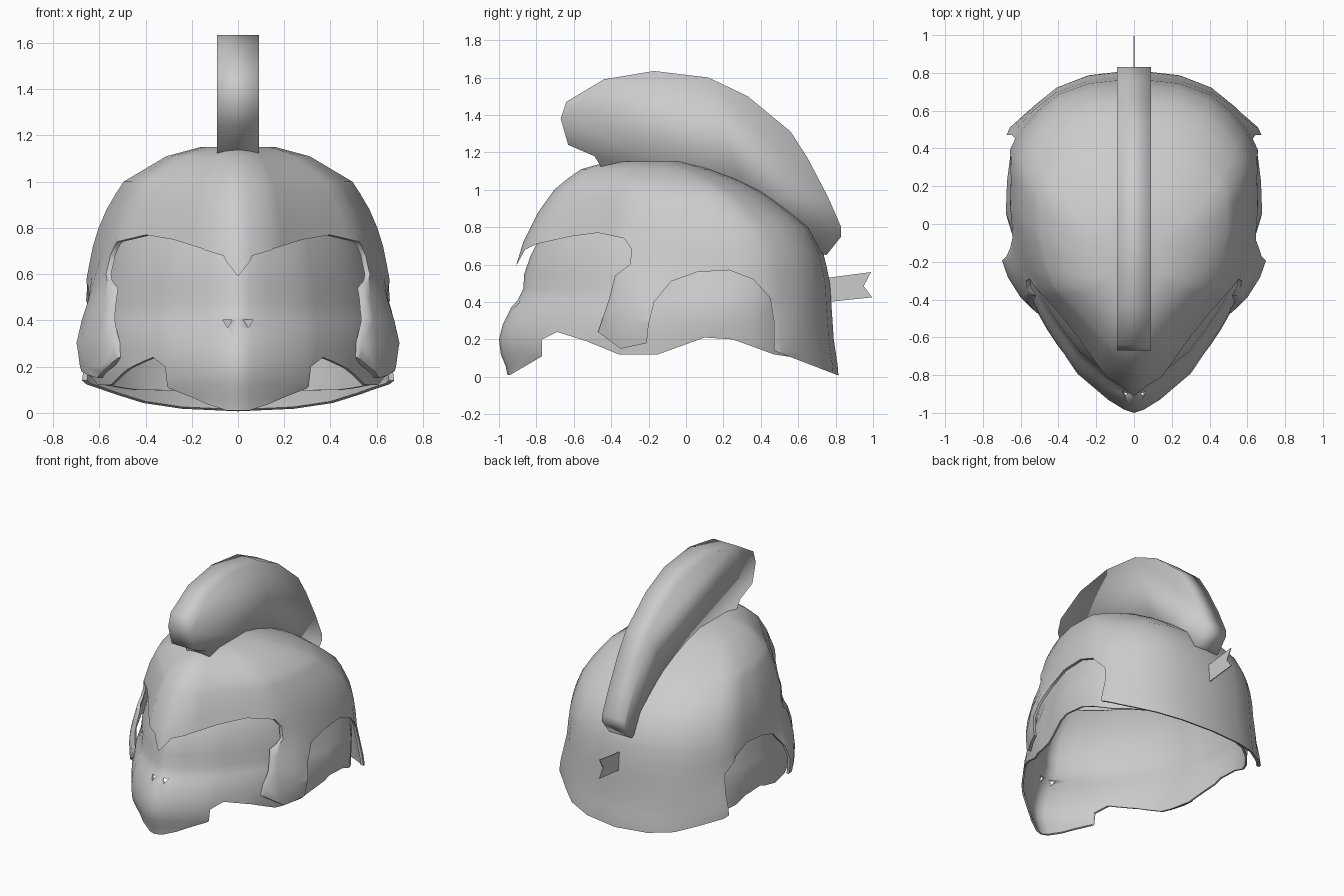
import bpy, bmesh, math
from math import exp

cube = bpy.data.objects.get("Cube")
if cube:
    bpy.data.objects.remove(cube, do_unlink=True)

grey = bpy.data.materials.new("plain_grey")
grey.use_nodes = True
grey.diffuse_color = (0.6, 0.6, 0.6, 1)
grey.node_tree.nodes["Principled BSDF"].inputs["Base Color"].default_value = (0.6, 0.6, 0.6, 1)


def lerp(table, v):
    """Read a value from a list of (position, value) pairs."""
    for (a, p), (b, q) in zip(table, table[1:]):
        if v <= b:
            return p + (q - p) * max(0, (v - a) / (b - a))
    return table[-1][1]


def make_object(name, bm):
    bmesh.ops.recalc_face_normals(bm, faces=bm.faces)
    mesh = bpy.data.meshes.new(name)
    bm.to_mesh(mesh)
    bm.free()
    mesh.materials.append(grey)
    obj = bpy.data.objects.new(name, mesh)
    bpy.context.collection.objects.link(obj)
    return obj


def select(obj):
    bpy.ops.object.select_all(action='DESELECT')
    obj.select_set(True)
    bpy.context.view_layer.objects.active = obj


def smooth(obj, angle):
    select(obj)
    bpy.ops.object.shade_smooth_by_angle(angle=math.radians(angle))


def prism(name, outline, half):
    """Side outline of (y, z) points, extruded across x."""
    bm = bmesh.new()
    face = bm.faces.new([bm.verts.new((-half, y, z)) for y, z in outline])
    out = bmesh.ops.extrude_face_region(bm, geom=[face])
    verts = [v for v in out["geom"] if isinstance(v, bmesh.types.BMVert)]
    bmesh.ops.translate(bm, verts=verts, vec=(2 * half, 0, 0))
    return make_object(name, bm)


# Teardrop half sections: narrow front, full sides, blunt back
REAR = [(.6, 1), (.78, .99), (.84, .9), (.9, .77), (.95, .61), (.985, .36), (1, 0)]
HELMET_SHAPE = [(0, 0), (.01, .08), (.04, .23), (.155, .46), (.25, .66), (.34, .84),
                (.45, .93)] + REAR
MASK_SHAPE = [(0, 0), (.01, .08), (.04, .21), (.12, .46), (.224, .66), (.31, .79),
              (.4, .89)] + REAR
STEPS = [0, .01, .04, .08, .12, .155, .2, .25, .3, .34, .4, .45, .52, .6, .7, .78,
         .84, .9, .95, .985, 1]


def loft(name, shape, heights, front, back, width, bulge, cap, thickness):
    """Stack teardrop rings into a shell and thicken it inwards."""
    bm = bmesh.new()
    rings = []
    for z in heights:
        f, b, w = lerp(front, z), lerp(back, z), lerp(width, z)
        side = []
        for t in STEPS:
            y = f + (b - f) * t
            s = lerp(shape, t)
            side.append((w * s + bulge(y, z) * min(1, 2 * s), y, z))
        ring = side + [(-x, y, z) for x, y, z in side[-2:0:-1]]
        rings.append([bm.verts.new(p) for p in ring])
    for low, high in zip(rings, rings[1:]):
        for i in range(len(low)):
            j = (i + 1) % len(low)
            bm.faces.new((low[i], low[j], high[j], high[i]))
    if cap:
        bm.faces.new(rings[-1])
    obj = make_object(name, bm)
    mod = obj.modifiers.new("thickness", 'SOLIDIFY')
    mod.thickness = thickness
    mod.offset = -1
    return obj


def carve(obj, cutters):
    """Cut the openings, apply, and throw the cutters away."""
    for c in cutters:
        mod = obj.modifiers.new("cut", 'BOOLEAN')
        mod.operation = 'DIFFERENCE'
        mod.solver = 'EXACT'
        mod.object = c
        c.hide_render = True
    select(obj)
    for mod in list(obj.modifiers):
        bpy.ops.object.modifier_apply(modifier=mod.name)
    for c in cutters:
        bpy.data.objects.remove(c, do_unlink=True)
    smooth(obj, 60)


def swell(y, z, y0, z0, ry, rz):
    return exp(-((y - y0) / ry) ** 2 - ((z - z0) / rz) ** 2)


def flare(y, z):
    """Cheek guard and rear corner swell outwards."""
    return .07 * swell(y, z, -.23, .28, .17, .24) + .055 * swell(y, z, .47, .13, .12, .16)


# Outer helmet with eye openings, cheek guards and ear arches
helmet = loft(
    "helmet_shell", HELMET_SHAPE,
    [-.06, .06, .13, .2, .3, .4, .5, .59, .66, .72, .8, .88, .95, 1, 1.06, 1.11, 1.15],
    [(0, -1), (.42, -.99), (.59, -.91), (.72, -.87), (.88, -.79), (1.02, -.69),
     (1.11, -.56), (1.15, -.42)],
    [(0, .82), (.2, .79), (.5, .77), (.65, .74), (.8, .66), (.93, .5), (1.02, .36),
     (1.1, .17), (1.15, -.02)],
    [(0, .67), (.3, .68), (.58, .655), (.76, .62), (.9, .56), (1, .495), (1.11, .31),
     (1.15, .16)],
    flare, True, .02)
opening = prism("helmet_cutter", [
    (-1.2, .585), (-.91, .59), (-.86, .68), (-.8, .71), (-.62, .75), (-.47, .77),
    (-.33, .74), (-.29, .68), (-.3, .6), (-.38, .54), (-.41, .42), (-.47, .24),
    (-.35, .15), (-.21, .18), (-.2, .28), (-.17, .4), (-.08, .51), (.06, .56),
    (.23, .57), (.36, .52), (.45, .42), (.47, .3), (.47, .14), (.82, .005),
    (1.2, .005), (1.2, -.3), (-1.2, -.3)], 1)
carve(helmet, [opening])

# Face mask under the helmet, with a chin and cut-away jaw, full at the ears
mask = loft(
    "face_mask", MASK_SHAPE,
    [-.06, .06, .12, .2, .28, .37, .41, .47, .55, .65, .75, .85],
    [(0, -.94), (.12, -.99), (.2, -1), (.28, -.98), (.37, -.935), (.41, -.9),
     (.47, -.87), (.55, -.865), (.65, -.83), (.75, -.78), (.85, -.69)],
    [(0, .74), (.5, .72), (.75, .62), (.85, .52)],
    [(0, .63), (.15, .65), (.35, .655), (.55, .625), (.75, .56), (.85, .48)],
    lambda y, z: .03 * swell(y, z, .13, .34, .22, .16), False, .012)
jaw = prism("jaw_cutter", [
    (-1.2, .005), (-.94, .01), (-.77, .11), (-.77, .2), (-.69, .24), (-.53, .19),
    (-.36, .12), (-.15, .12), (.1, .21), (.25, .2), (.47, .12), (.6, .1), (1.2, .08),
    (1.2, -.3), (-1.2, -.3)], 1)
nostrils = []
for side in (-1, 1):
    bpy.ops.mesh.primitive_cylinder_add(
        vertices=3, radius=.022, depth=.16, location=(side * .045, -.9, .39),
        rotation=(-math.pi / 2, 0, 0))
    nostrils.append(bpy.context.object)
carve(mask, [jaw] + nostrils)

# Tall crest running from brow to nape
crest = prism("crest", [
    (-.44, 1.1), (-.49, 1.18), (-.63, 1.24), (-.67, 1.38), (-.64, 1.47), (-.44, 1.59),
    (-.17, 1.635), (.12, 1.6), (.33, 1.5), (.56, 1.31), (.65, 1.17), (.76, .96),
    (.83, .8), (.83, .75), (.75, .65), (.62, .7), (.32, .95), (-.1, 1.05)], .09)
smooth(crest, 100)

# Small notched tab at the back
prism("rear_tab", [(.76, .4), (.995, .425), (.95, .485), (.99, .56), (.76, .53)], .003)
